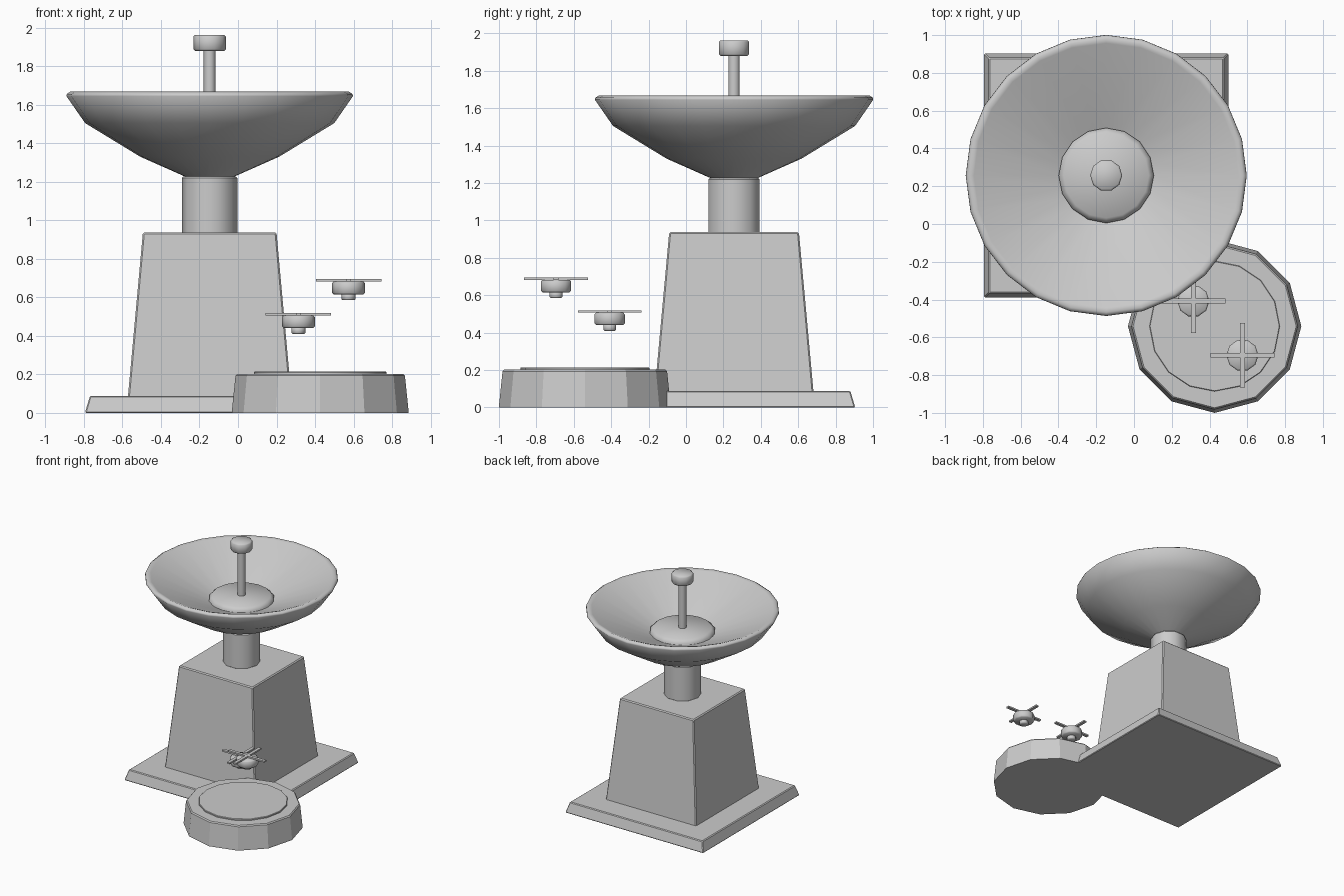
import bpy, bmesh
from math import pi, sin, cos

if "Cube" in bpy.data.objects:
    bpy.data.objects.remove(bpy.data.objects["Cube"])

CX, CY = -0.147, 0.257        # tower axis


def lathe(name, profile, sides, loc=(0, 0), turn=0.0, smooth=0.0, closed=False):
    """Spin (radius, z) points around a vertical axis; cap the ends unless closed."""
    bm = bmesh.new()
    rings = []
    for r, z in profile:
        rings.append([bm.verts.new((loc[0] + r * cos(turn + 2 * pi * i / sides),
                                    loc[1] + r * sin(turn + 2 * pi * i / sides), z))
                      for i in range(sides)])
    pairs = list(zip(rings, rings[1:]))
    if closed:
        pairs.append((rings[-1], rings[0]))
    for a, b in pairs:
        for i in range(sides):
            j = (i + 1) % sides
            bm.faces.new((a[i], a[j], b[j], b[i]))
    if not closed:
        bm.faces.new(rings[0][::-1])
        bm.faces.new(rings[-1])
    bmesh.ops.recalc_face_normals(bm, faces=bm.faces)
    me = bpy.data.meshes.new(name)
    bm.to_mesh(me)
    bm.free()
    ob = bpy.data.objects.new(name, me)
    bpy.context.collection.objects.link(ob)
    if smooth:
        bpy.ops.object.select_all(action='DESELECT')
        ob.select_set(True)
        bpy.context.view_layer.objects.active = ob
        bpy.ops.object.shade_smooth_by_angle(angle=smooth)
    return ob


def drum(name, r, z0, z1, sides, loc, b=0.006, smooth=0.66):
    """Cylinder with small chamfers on both rims."""
    return lathe(name, [(r - b, z0), (r, z0 + b), (r, z1 - b), (r - b, z1)],
                 sides, loc, smooth=smooth)


def bevel(ob, width):
    m = ob.modifiers.new("bevel", 'BEVEL')
    m.width = width
    m.segments = 1
    m.limit_method = 'ANGLE'


def frustum(name, half0, half1, z0, z1, loc, b):
    """Square tapered block."""
    s = 2 ** 0.5
    ob = lathe(name, [(half0 * s, z0), (half1 * s, z1)], 4, loc, pi / 4)
    bevel(ob, b)
    return ob


def box(name, size, loc):
    bpy.ops.mesh.primitive_cube_add(size=1, location=loc)
    ob = bpy.context.object
    ob.name = name
    ob.scale = size
    return ob


# Tower
frustum("base_plate", 0.648, 0.622, 0.0, 0.088, (CX, CY), 0.006)
frustum("tower_body", 0.425, 0.347, 0.08, 0.937, (CX, CY), 0.008)
drum("neck", 0.144, 0.93, 1.228, 10, (CX, CY), 0.008)

# Dish: outside up to the rim, then back down the inside
dish = [(0.10, 1.215), (0.36, 1.33), (0.647, 1.505), (0.744, 1.645), (0.742, 1.656),
        (0.724, 1.668), (0.70, 1.660), (0.25, 1.462), (0.10, 1.40)]
lathe("dish", dish, 24, (CX, CY), smooth=1.1, closed=True)

# Hub, mast and receiver
lathe("dish_hub", [(0.252, 1.38), (0.252, 1.475), (0.225, 1.50)], 16, (CX, CY), smooth=0.9)
drum("feed_mast", 0.031, 1.48, 1.885, 10, (CX, CY), 0.002)
drum("feed_head", 0.085, 1.88, 1.963, 10, (CX, CY), 0.009, 0.9)

# Landing pad
PAD = (0.427, -0.541)
lathe("landing_pad", [(0.459, 0.0), (0.459, 0.008), (0.44, 0.193), (0.432, 0.202)], 12, PAD)
drum("pad_disc", 0.345, 0.195, 0.214, 16, PAD, 0.003)

# Hovering drones
for n, (x, y, z) in enumerate([(0.314, -0.408, 0.44), (0.574, -0.695, 0.615)], 1):
    drum(f"drone_{n}_body", 0.085, z, z + 0.067, 10, (x, y), 0.009, 0.9)
    drum(f"drone_{n}_sensor", 0.036, z - 0.03, z + 0.005, 10, (x, y), 0.006, 0.9)
    for axis, size in (("x", (0.34, 0.026, 0.013)), ("y", (0.026, 0.34, 0.013))):
        bevel(box(f"drone_{n}_rotor_{axis}", size, (x, y, z + 0.073)), 0.004)
